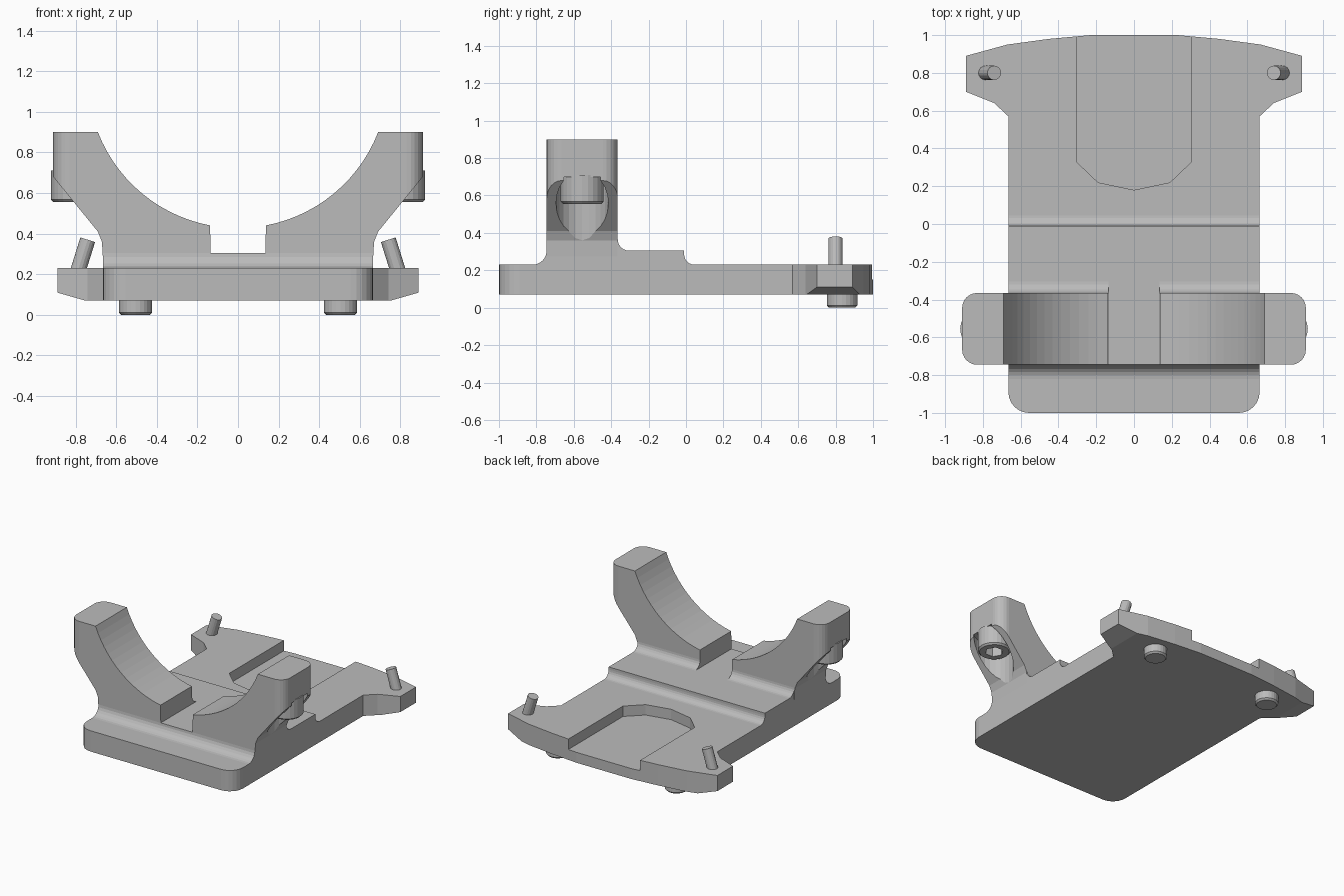
import bpy, bmesh
from math import sin, cos, radians, sqrt
from mathutils import Vector

cube = bpy.data.objects.get("Cube")
if cube:
    bpy.data.objects.remove(cube)

grey = bpy.data.materials.new("plain grey")
grey.use_nodes = True
colour = (0.5, 0.5, 0.5, 1)
grey.diffuse_color = colour
grey.node_tree.nodes["Principled BSDF"].inputs["Base Color"].default_value = colour


def finish(name, bm):
    bmesh.ops.recalc_face_normals(bm, faces=bm.faces)
    mesh = bpy.data.meshes.new(name)
    bm.to_mesh(mesh)
    bm.free()
    mesh.materials.append(grey)
    ob = bpy.data.objects.new(name, mesh)
    bpy.context.collection.objects.link(ob)
    return ob


def prism(name, points, axis, lo, hi):
    """Extrude a 2D outline along x, y or z."""
    place = {"x": lambda a, b: (lo, a, b), "y": lambda a, b: (a, lo, b),
             "z": lambda a, b: (a, b, lo)}[axis]
    move = Vector([hi - lo if axis == k else 0 for k in "xyz"])
    bm = bmesh.new()
    face = bm.faces.new([bm.verts.new(place(*p)) for p in points])
    new = bmesh.ops.extrude_face_region(bm, geom=[face])["geom"]
    bmesh.ops.translate(bm, vec=move, verts=[v for v in new if isinstance(v, bmesh.types.BMVert)])
    return finish(name, bm)


def rod(name, start, end, r, sides=24, chamfer=0):
    """Cylinder between two points, optionally chamfered at its start."""
    start, end = Vector(start), Vector(end)
    turn = (end - start).to_track_quat("Z", "Y")
    rings = [(0, r - chamfer), (chamfer, r)] if chamfer else [(0, r)]
    rings.append(((end - start).length, r))
    bm = bmesh.new()
    loops = []
    for h, rad in rings:
        loops.append([bm.verts.new(start + turn @ Vector((x, y, h)))
                      for x, y in arc(0, 0, rad, 0, 360, sides)[:-1]])
    bm.faces.new(loops[0])
    bm.faces.new(loops[-1])
    for a, b in zip(loops, loops[1:]):
        for i in range(sides):
            j = (i + 1) % sides
            bm.faces.new((a[i], a[j], b[j], b[i]))
    return finish(name, bm)


def arc(cx, cy, r, a0, a1, n=6):
    angles = [radians(a0 + (a1 - a0) * i / n) for i in range(n + 1)]
    return [(cx + r * cos(a), cy + r * sin(a)) for a in angles]


def apply(ob, mod):
    bpy.context.view_layer.objects.active = ob
    bpy.ops.object.modifier_apply(modifier=mod.name)


def boolean(ob, cutter, operation="DIFFERENCE"):
    mod = ob.modifiers.new("cut", "BOOLEAN")
    mod.operation, mod.solver, mod.object = operation, "EXACT", cutter
    apply(ob, mod)
    bpy.data.objects.remove(cutter)


def mirror(ob):
    mod = ob.modifiers.new("mirror", "MIRROR")
    mod.use_axis[0] = True
    apply(ob, mod)


W, BOTTOM, TOP, STEP = 0.665, 0.07, 0.23, 0.305
FRONT, BACK, NOTCH = -0.745, -0.365, 0.135

# Base plate with rear wings and rounded front corners
half = arc(W - 0.11, -0.89, 0.11, -90, 0) + [
    (W, 0.57), (0.74, 0.64), (0.89, 0.70), (0.89, 0.89), (0.67, 0.95), (0.45, 0.98), (0.23, 1)]
plate = prism("base_plate", half + [(-x, y) for x, y in reversed(half)], "z", BOTTOM, TOP)

# Shallow recess open to the rear
recess = [(-0.305, 1.1), (-0.305, 0.33), (-0.19, 0.22), (0, 0.18),
          (0.19, 0.22), (0.305, 0.33), (0.305, 1.1)]
boolean(plate, prism("recess_cutter", recess, "z", 0.15, 0.4))

# Sloped undersides of the wings
for s in (-1, 1):
    wedge = [(s * 0.75, BOTTOM), (s * 0.96, 0.13), (s * 0.96, 0), (s * 0.75, 0)]
    boolean(plate, prism("wedge_cutter", wedge, "y", 0.5, 1.1))

# Raised step with fillets front and rear
profile = arc(-0.82, STEP, 0.075, -90, 0) + [(-0.01, STEP)] + arc(0.045, 0.285, 0.055, 180, 270)
prism("raised_step", profile, "x", -W, W)

# Cradle arms: curved seat inside, sloping outside
seat_z = 1.168
seat_r = sqrt(NOTCH ** 2 + (0.44 - seat_z) ** 2)
seat = [(x, z) for x, z in arc(0, seat_z, seat_r, -21.2, -79.3, 14)]
seat[0] = (0.69, 0.90)
outline = seat + [(NOTCH, STEP), (W, STEP - 0.03), (0.67, 0.36), (0.69, 0.41), (0.91, 0.68), (0.91, 0.90)]
arm = prism("cradle_arms", outline, "y", FRONT, BACK)
r = 0.08
plan = ([(0, FRONT)] + arc(0.91 - r, FRONT + r, r, -90, 0)
        + arc(0.91 - r, BACK - r, r, 0, 90) + [(0, BACK)])
boolean(arm, prism("corner_cutter", plan, "z", 0, 1.2), "INTERSECT")

# Counterbore for the clamp screws
boolean(arm, rod("bore_cutter", (0.81, -0.555, 0.36), (0.81, -0.555, 0.70), 0.14))
mirror(arm)

# Fillet behind the arms
fillet = arc(-0.305, 0.365, 0.06, 180, 270) + [(BACK, STEP)]
mirror(prism("arm_fillets", fillet, "x", NOTCH, W))

# Clamp screws with hex sockets
screw = rod("clamp_screws", (0.805, -0.555, 0.555), (0.805, -0.555, 0.71), 0.115, chamfer=0.012)
boolean(screw, rod("socket_cutter", (0.805, -0.555, 0.5), (0.805, -0.555, 0.64), 0.065, 6))
mirror(screw)

# Tilted pins on the wings
mirror(rod("tilted_pins", (0.815, 0.80, 0.13), (0.74, 0.80, 0.37), 0.038, 16))

# Feet under the plate
mirror(rod("feet", (0.505, 0.835, 0), (0.505, 0.835, 0.10), 0.082, chamfer=0.012))
